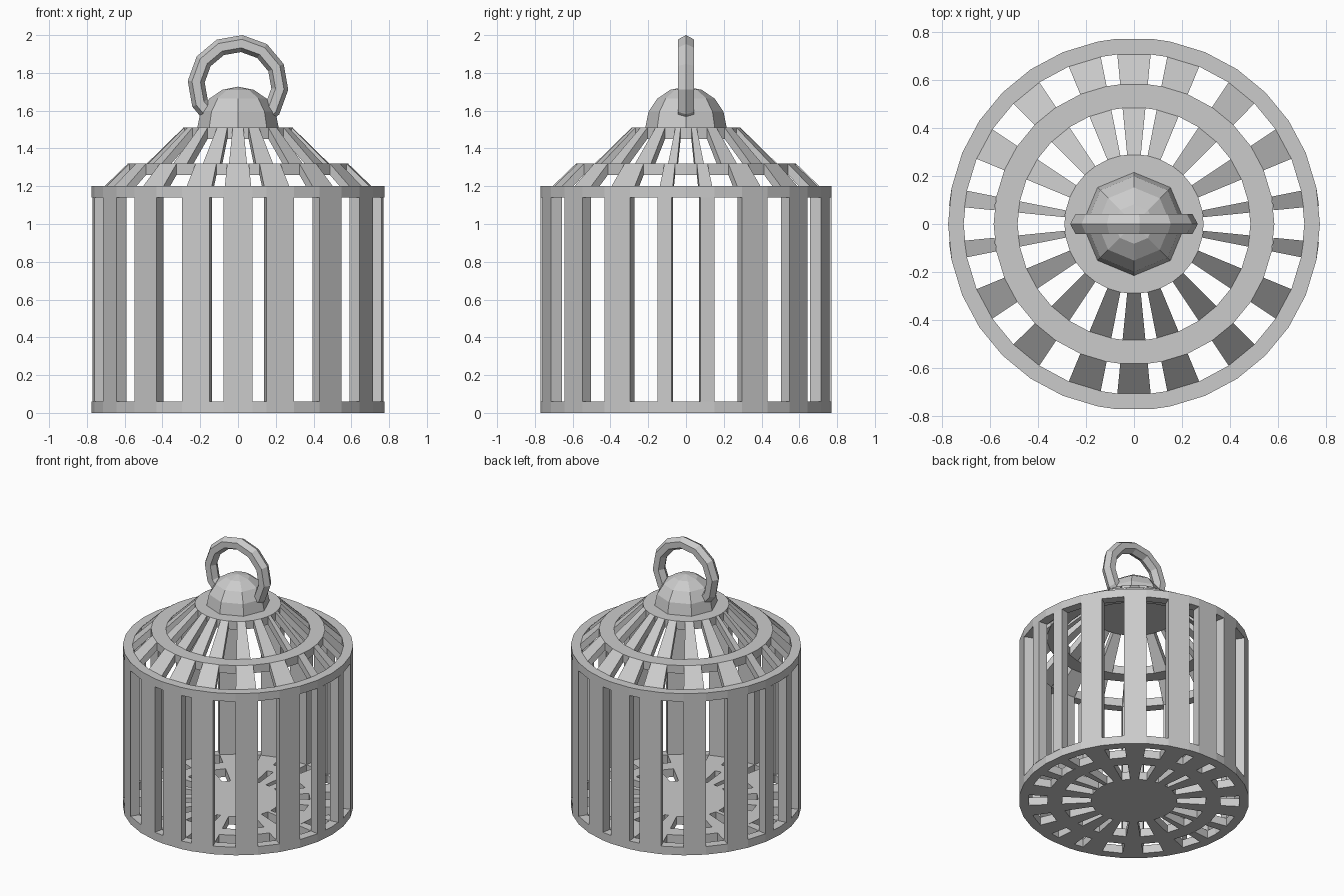
import bpy, bmesh, math

if "Cube" in bpy.data.objects:
    bpy.data.objects.remove(bpy.data.objects["Cube"])

grey = bpy.data.materials.new("plain grey")
grey.diffuse_color = (0.6, 0.6, 0.6, 1)
grey.use_nodes = True
grey.node_tree.nodes["Principled BSDF"].inputs["Base Color"].default_value = grey.diffuse_color

# Bar spans in degrees measured from the front, for one quarter
STEP = 11.25
quarter = [(STEP, 2 * STEP), (3 * STEP, 4 * STEP), (5 * STEP, 6 * STEP), (7 * STEP, 7.5 * STEP)]
bars = [(-STEP / 2, STEP / 2), (180 - STEP / 2, 180 + STEP / 2)]
for a, b in quarter:
    bars += [(a, b), (180 - b, 180 - a), (180 + a, 180 + b), (360 - b, 360 - a)]
# Corner angles of the round parts
corners = sorted({i * STEP for i in range(32) if i not in (0, 16)}
                 | {STEP / 2, 180 - STEP / 2, 180 + STEP / 2, 360 - STEP / 2})


def point(r, z, deg):
    t = math.radians(deg)
    return (r * math.sin(t), -r * math.cos(t), z)


def sweep(bm, profile, angles, closed):
    rows = [[bm.verts.new(point(r, z, a)) for r, z in profile] for a in angles]
    n, m = len(profile), len(rows)
    for i in range(m if closed else m - 1):
        p, q = rows[i], rows[(i + 1) % m]
        for j in range(n):
            k = (j + 1) % n
            bm.faces.new((p[j], q[j], q[k], p[k]))
    if not closed:
        bm.faces.new(rows[0])
        bm.faces.new(rows[-1][::-1])


def finish(bm, name):
    bmesh.ops.recalc_face_normals(bm, faces=bm.faces)
    me = bpy.data.meshes.new(name)
    bm.to_mesh(me)
    bm.free()
    me.materials.append(grey)
    ob = bpy.data.objects.new(name, me)
    bpy.context.collection.objects.link(ob)


def ring(name, r0, r1, z0, z1):
    bm = bmesh.new()
    sweep(bm, [(r0, z0), (r1, z0), (r1, z1), (r0, z1)], corners, True)
    finish(bm, name)


def disc(name, r, z0, z1):
    bm = bmesh.new()
    lo = [bm.verts.new(point(r, z0, a)) for a in corners]
    hi = [bm.verts.new(point(r, z1, a)) for a in corners]
    bm.faces.new(lo)
    bm.faces.new(hi)
    for i in range(len(lo)):
        k = (i + 1) % len(lo)
        bm.faces.new((lo[i], lo[k], hi[k], hi[i]))
    finish(bm, name)


def bar_set(name, profile):
    bm = bmesh.new()
    for a, b in bars:
        sweep(bm, profile, [a, b], False)
    finish(bm, name)


R, RI, M, MI, C, T = 0.775, 0.71, 0.585, 0.485, 0.29, 0.06

# Pierced floor
ring("floor_rim", RI, R, 0, T)
ring("floor_ring", MI, M, 0, T)
disc("floor_centre", C, 0, T)
bar_set("floor_outer_spokes", [(M, 0), (RI, 0), (RI, T), (M, T)])
bar_set("floor_inner_spokes", [(C, 0), (MI, 0), (MI, T), (C, T)])

# Upright cage wall
bar_set("wall_bars", [(RI, T), (R, T), (R, 1.14), (RI, 1.14)])
ring("wall_top_rim", RI, R, 1.14, 1.2)

# Stepped roof
bar_set("roof_lower_bars", [(RI, 1.14), (RI, 1.2), (M, 1.32), (M, 1.26)])
ring("roof_ring", MI, M, 1.26, 1.32)
bar_set("roof_upper_bars", [(MI, 1.26), (MI, 1.32), (C, 1.51), (C, 1.45)])
disc("roof_plate", C, 1.45, 1.51)

# Eight-sided dome
bm = bmesh.new()
bmesh.ops.create_uvsphere(bm, u_segments=8, v_segments=8, radius=0.215)
bmesh.ops.bisect_plane(bm, geom=bm.verts[:] + bm.edges[:] + bm.faces[:],
                       plane_co=(0, 0, 0), plane_no=(0, 0, -1), clear_outer=True)
bmesh.ops.translate(bm, verts=bm.verts, vec=(0, 0, 1.512))
finish(bm, "dome")

# Hanging ring standing in the dome
bm = bmesh.new()
rows = []
for i in range(12):
    t = math.radians(25 + 30 * i)
    row = []
    for j in range(6):
        s = math.radians(60 * j)
        r = 0.222 + 0.045 * math.cos(s)
        row.append(bm.verts.new((r * math.cos(t), 0.048 * math.sin(s), 1.734 + r * math.sin(t))))
    rows.append(row)
for i in range(12):
    p, q = rows[i], rows[(i + 1) % 12]
    for j in range(6):
        k = (j + 1) % 6
        bm.faces.new((p[j], q[j], q[k], p[k]))
finish(bm, "hanging_ring")
